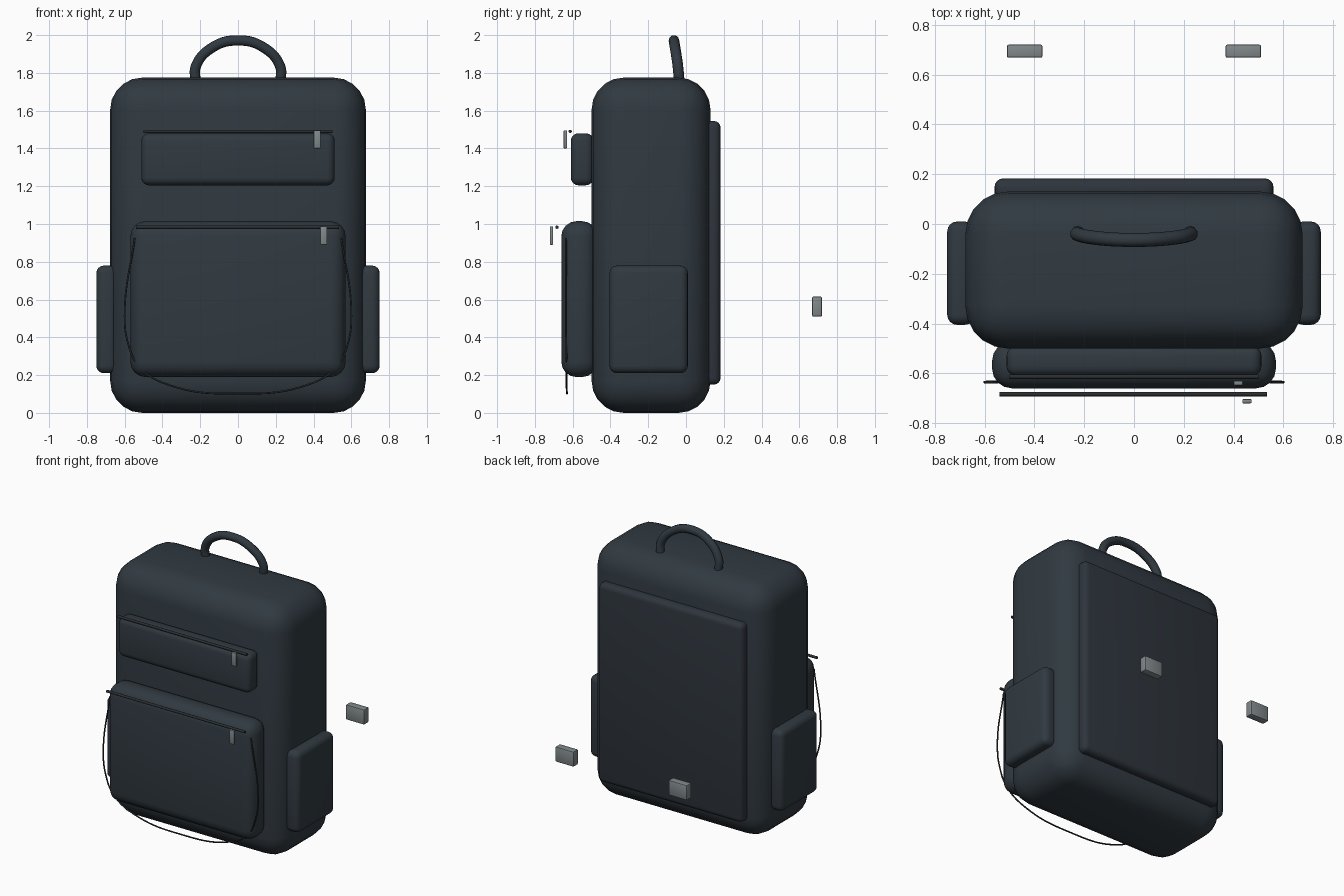
import bpy
import bmesh
from mathutils import Vector

if "Cube" in bpy.data.objects:
    bpy.data.objects.remove(bpy.data.objects["Cube"])


def material(name, rgb):
    m = bpy.data.materials.new(name)
    m.diffuse_color = (*rgb, 1)
    m.use_nodes = True
    m.node_tree.nodes["Principled BSDF"].inputs["Base Color"].default_value = m.diffuse_color
    return m


fabric = material("dark_slate_fabric", (0.030, 0.042, 0.053))
padding = material("dark_padding", (0.027, 0.035, 0.046))
trim = material("black_trim", (0.024, 0.028, 0.032))
metal = material("grey_metal", (0.22, 0.25, 0.26))


def finish(ob, mat):
    ob.data.materials.clear()
    ob.data.materials.append(mat)
    bpy.ops.object.select_all(action='DESELECT')
    ob.select_set(True)
    bpy.context.view_layer.objects.active = ob
    bpy.ops.object.shade_smooth_by_angle(angle=0.7)


def rounded_box(name, x, y, z, radius, mat, segments=4):
    """Box given by its (min, max) on each axis, with rounded edges."""
    lo, hi = Vector((x[0], y[0], z[0])), Vector((x[1], y[1], z[1]))
    mid, size = (lo + hi) / 2, hi - lo
    bm = bmesh.new()
    bmesh.ops.create_cube(bm, size=1)
    for v in bm.verts:
        v.co = Vector(a * b for a, b in zip(v.co, size))
    bmesh.ops.bevel(bm, geom=bm.edges[:], offset=radius, segments=segments,
                    profile=0.5, affect='EDGES')
    me = bpy.data.meshes.new(name)
    bm.to_mesh(me)
    bm.free()
    ob = bpy.data.objects.new(name, me)
    ob.location = mid
    bpy.context.collection.objects.link(ob)
    finish(ob, mat)
    return ob


def tube(name, points, radius, mat, smooth=True):
    """Round tube along a smooth path, turned into a mesh."""
    cu = bpy.data.curves.new(name, 'CURVE')
    cu.dimensions = '3D'
    cu.bevel_depth = radius
    cu.bevel_resolution = 3
    cu.use_fill_caps = True
    cu.resolution_u = 10
    sp = cu.splines.new('BEZIER')
    sp.bezier_points.add(len(points) - 1)
    for bp, p in zip(sp.bezier_points, points):
        bp.co = p
        bp.handle_left_type = bp.handle_right_type = 'AUTO' if smooth else 'VECTOR'
    ob = bpy.data.objects.new(name, cu)
    bpy.context.collection.objects.link(ob)
    bpy.ops.object.select_all(action='DESELECT')
    ob.select_set(True)
    bpy.context.view_layer.objects.active = ob
    bpy.ops.object.convert(target='MESH')
    finish(bpy.context.view_layer.objects.active, mat)


def mirrored(half):
    """Half a path ending on x = 0, completed on the other side."""
    return half + [(-x, y, z) for x, y, z in half[-2::-1]]


# Main bag and back padding
rounded_box("main_body", (-0.677, 0.677), (-0.50, 0.13), (0, 1.775), 0.17, fabric, 5)
rounded_box("back_panel", (-0.56, 0.56), (0.09, 0.183), (0.15, 1.545), 0.035, padding)

# Front pockets
rounded_box("upper_pocket", (-0.512, 0.512), (-0.61, -0.49), (1.205, 1.48), 0.04, fabric)
rounded_box("lower_pocket", (-0.57, 0.57), (-0.66, -0.47), (0.19, 1.015), 0.08, fabric)

# Side pockets and loose strap buckles
for side, s in (("left", -1), ("right", 1)):
    rounded_box(side + "_side_pocket", sorted((s * 0.64, s * 0.75)),
                (-0.405, 0.01), (0.21, 0.78), 0.04, fabric)
    rounded_box(side + "_buckle", sorted((s * 0.368, s * 0.51)),
                (0.668, 0.72), (0.51, 0.615), 0.006, metal, 2)

# Carry handle, leaning slightly forward
tube("carry_handle", mirrored([(-0.225, -0.035, 1.75), (-0.223, -0.043, 1.835),
                               (-0.135, -0.058, 1.935), (0, -0.064, 1.972)]), 0.028, fabric)

# Zips with pulls
tube("upper_zip", [(-0.50, -0.613, 1.49), (0.50, -0.613, 1.49)], 0.009, trim, False)
tube("lower_zip", [(-0.54, -0.683, 0.983), (0.535, -0.683, 0.983)], 0.009, trim, False)
rounded_box("upper_zip_pull", (0.40, 0.437), (-0.648, -0.63), (1.40, 1.495), 0.004, metal, 2)
rounded_box("lower_zip_pull", (0.435, 0.472), (-0.72, -0.703), (0.89, 0.988), 0.004, metal, 2)

# Thin piping hanging round the lower pocket
tube("pocket_piping", mirrored([(-0.547, -0.636, 0.926), (-0.60, -0.635, 0.53),
                                (-0.58, -0.634, 0.36), (-0.52, -0.633, 0.24),
                                (-0.36, -0.632, 0.146), (0, -0.63, 0.102)]), 0.005, trim)
